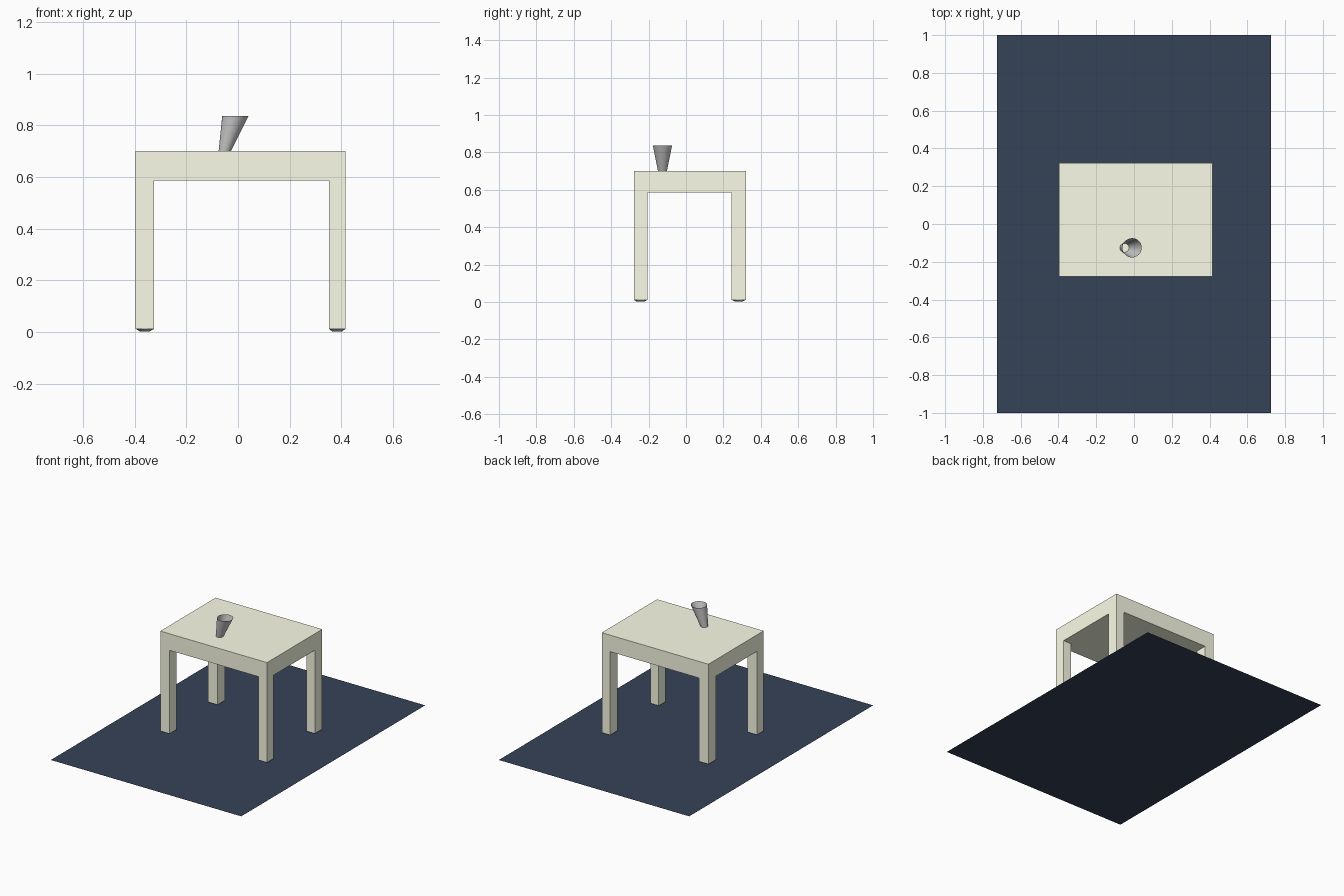
import bpy, bmesh
from mathutils import Vector

if "Cube" in bpy.data.objects:
    bpy.data.objects.remove(bpy.data.objects["Cube"])

XS = (-0.396, -0.325, 0.352, 0.416)   # leg edges across the width
YS = (-0.279, -0.206, 0.242, 0.322)   # leg edges across the depth
TOP, UNDER, FOOT = 0.70, 0.586, 0.012


def material(name, rgb):
    m = bpy.data.materials.new(name)
    m.diffuse_color = (*rgb, 1)
    m.use_nodes = True
    m.node_tree.nodes["Principled BSDF"].inputs["Base Color"].default_value = m.diffuse_color
    return m


def finish(name, bm, mat=None, smooth=False):
    me = bpy.data.meshes.new(name)
    bmesh.ops.recalc_face_normals(bm, faces=bm.faces)
    bm.to_mesh(me)
    bm.free()
    ob = bpy.data.objects.new(name, me)
    bpy.context.collection.objects.link(ob)
    if mat:
        me.materials.append(mat)
    if smooth:
        bpy.ops.object.select_all(action='DESELECT')
        ob.select_set(True)
        bpy.context.view_layer.objects.active = ob
        bpy.ops.object.shade_smooth_by_angle()
    return ob


def cone(bm, x, y, z0, z1, r0, r1, sides, caps):
    geo = bmesh.ops.create_cone(bm, segments=sides, radius1=r0, radius2=r1,
                                depth=z1 - z0, cap_ends=caps)
    bmesh.ops.translate(bm, verts=geo['verts'], vec=(x, y, (z0 + z1) / 2))
    return geo['verts']


cream = material("cream", (0.97, 0.98, 0.80))
navy = material("navy", (0.036, 0.055, 0.095))

# Flat rug under everything
bm = bmesh.new()
bmesh.ops.create_grid(bm, x_segments=1, y_segments=1, size=1)
bmesh.ops.scale(bm, verts=bm.verts, vec=(0.725, 1, 1))
finish("rug", bm, navy)

# Table body: gridded slab whose corner cells are extruded down into legs
bm = bmesh.new()
grid = [[bm.verts.new((x, y, UNDER)) for y in YS] for x in XS]
cells = {(i, j): bm.faces.new((grid[i][j], grid[i + 1][j],
                               grid[i + 1][j + 1], grid[i][j + 1]))
         for i in range(3) for j in range(3)}
legs = [cells[i, j] for i in (0, 2) for j in (0, 2)]
up = bmesh.ops.extrude_face_region(bm, geom=list(cells.values()),
                                   use_keep_orig=True)
bmesh.ops.translate(bm, vec=(0, 0, TOP - UNDER),
                    verts=[g for g in up['geom'] if isinstance(g, bmesh.types.BMVert)])
down = bmesh.ops.extrude_discrete_faces(bm, faces=legs)
bmesh.ops.translate(bm, vec=(0, 0, FOOT - UNDER),
                    verts=list({v for f in down['faces'] for v in f.verts}))
bmesh.ops.dissolve_limit(bm, angle_limit=0.01, verts=bm.verts, edges=bm.edges)
finish("table", bm, cream)

# Small tapered glides under the legs, resting just above the rug
bm = bmesh.new()
for i in (0, 2):
    for j in (0, 2):
        cone(bm, (XS[i] + XS[i + 1]) / 2, (YS[j] + YS[j + 1]) / 2,
             0.002, FOOT, 0.02, (XS[i + 1] - XS[i]) / 2, 24, True)
finish("leg_glides", bm, smooth=True)

# Open leaning cup, sheared sideways
bm = bmesh.new()
verts = cone(bm, -0.051, -0.126, TOP, 0.836, 0.024, 0.051, 32, False)
for v in verts:
    if v.co.z > 0.77:
        v.co += Vector((0.041, 0, 0))
finish("cup", bm, smooth=True)
